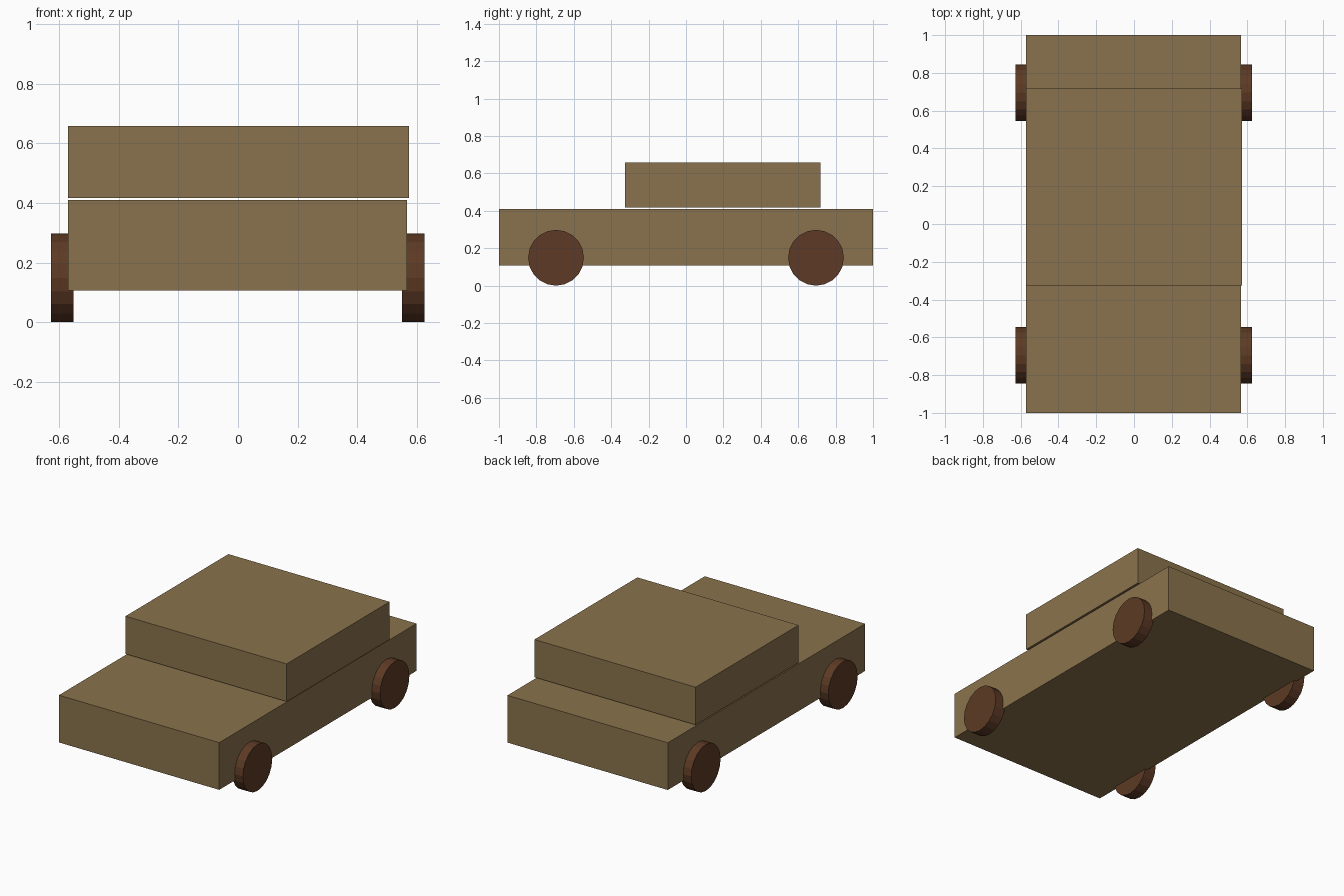
import bpy
import math

if "Cube" in bpy.data.objects:
    bpy.data.objects.remove(bpy.data.objects["Cube"], do_unlink=True)


def material(name, colour):
    mat = bpy.data.materials.new(name)
    mat.use_nodes = True
    mat.diffuse_color = colour
    mat.node_tree.nodes["Principled BSDF"].inputs["Base Color"].default_value = colour
    return mat


def finish(name, mat):
    obj = bpy.context.object
    obj.name = obj.data.name = name
    bpy.ops.object.transform_apply(location=False, rotation=True, scale=True)
    obj.data.materials.append(mat)
    return obj


def box(name, low, high, mat):
    centre = [(a + b) / 2 for a, b in zip(low, high)]
    bpy.ops.mesh.primitive_cube_add(size=1, location=centre)
    bpy.context.object.scale = [b - a for a, b in zip(low, high)]
    return finish(name, mat)


def wheel(name, x, y, mat):
    bpy.ops.mesh.primitive_cylinder_add(
        vertices=20, radius=0.149, depth=0.075,
        location=(x, y, 0.149), rotation=(0, math.pi / 2, 0))
    return finish(name, mat)


light_wood = material("light wood", (0.254, 0.171, 0.074, 1))
dark_wood = material("dark wood", (0.109, 0.042, 0.018, 1))

# Body slab and the cabin floating just above it
box("body", (-0.571, -1, 0.107), (0.567, 1, 0.41), light_wood)
box("cabin", (-0.571, -0.325, 0.417), (0.573, 0.718, 0.659), light_wood)

# Wheels, partly sunk into the body sides
for side, x in (("left", 0.588), ("right", -0.59)):
    for end, y in (("front", -0.695), ("rear", 0.695)):
        wheel(f"{end}_{side}_wheel", x, y, dark_wood)
